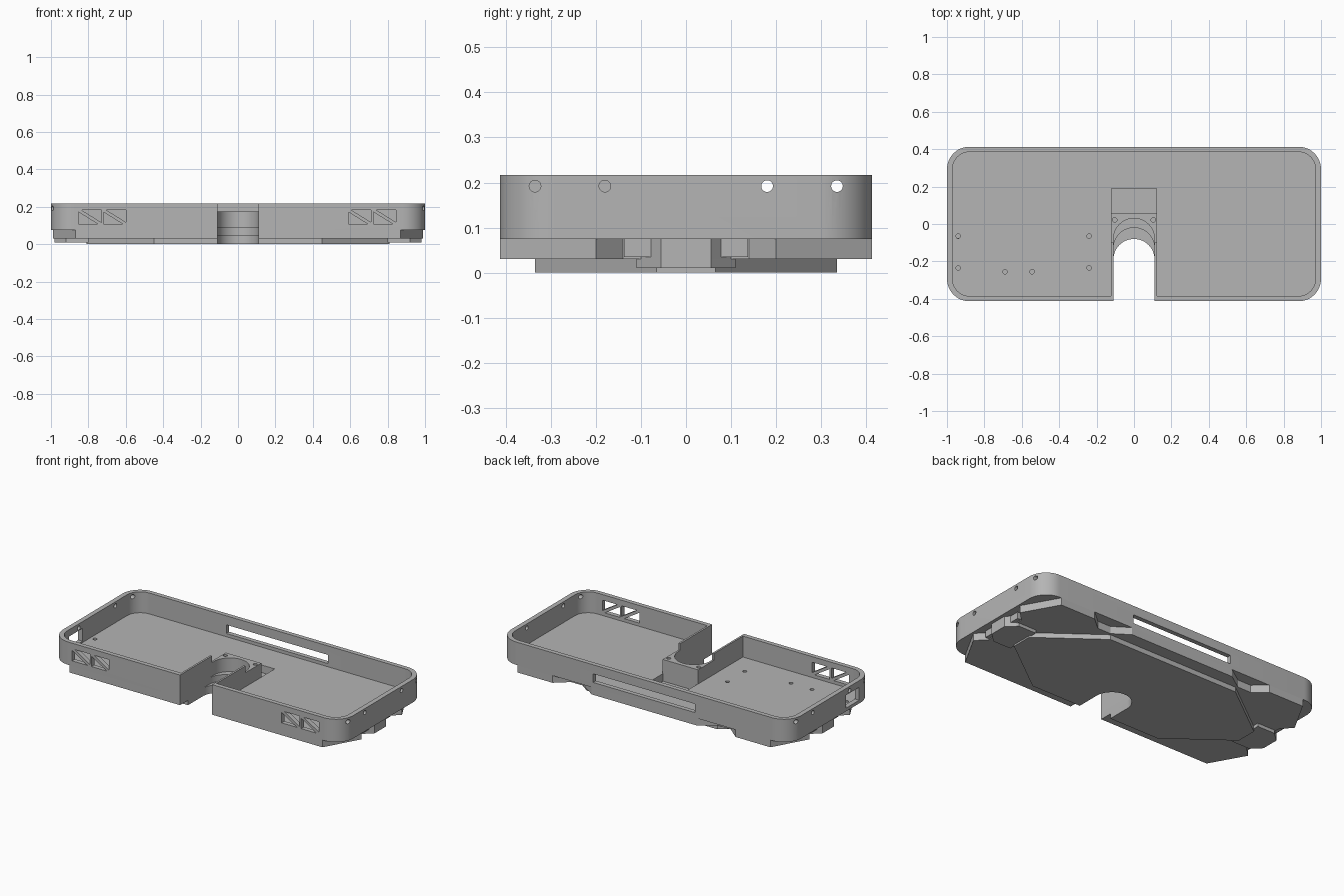
import bpy, bmesh, math
from mathutils import Vector

if "Cube" in bpy.data.objects:
    bpy.data.objects.remove(bpy.data.objects["Cube"])

grey = bpy.data.materials.new("plain_grey")
grey.use_nodes = True
grey.diffuse_color = (0.46, 0.46, 0.46, 1)
grey.node_tree.nodes["Principled BSDF"].inputs["Base Color"].default_value = (0.46, 0.46, 0.46, 1)


def prism(name, pts, lo, hi, axis="z"):
    """Extrude a flat outline along an axis; the outline uses the other two axes."""
    place = {"x": lambda p, h: Vector((h, p[0], p[1])),
             "y": lambda p, h: Vector((p[0], h, p[1])),
             "z": lambda p, h: Vector((p[0], p[1], h))}[axis]
    bm = bmesh.new()
    face = bm.faces.new([bm.verts.new(place(p, lo)) for p in pts])
    ext = bmesh.ops.extrude_face_region(bm, geom=[face])
    moved = [v for v in ext["geom"] if isinstance(v, bmesh.types.BMVert)]
    bmesh.ops.translate(bm, verts=moved, vec=place((0, 0), hi - lo))
    bmesh.ops.recalc_face_normals(bm, faces=bm.faces)
    mesh = bpy.data.meshes.new(name)
    bm.to_mesh(mesh)
    bm.free()
    mesh.materials.append(grey)
    ob = bpy.data.objects.new(name, mesh)
    bpy.context.collection.objects.link(ob)
    return ob


def rect(x0, x1, y0, y1):
    return [(x0, y0), (x1, y0), (x1, y1), (x0, y1)]


def arc(cx, cy, r, start, end, n):
    angles = [math.radians(start + (end - start) * i / n) for i in range(n + 1)]
    return [(cx + r * math.cos(a), cy + r * math.sin(a)) for a in angles]


def circle(cx, cy, r, n=20):
    return arc(cx, cy, r, 0, 360, n)[:-1]


def rounded(hx, hy, r):
    pts = []
    for i, (sx, sy) in enumerate([(1, 1), (-1, 1), (-1, -1), (1, -1)]):
        pts += arc(sx * (hx - r), sy * (hy - r), r, i * 90, i * 90 + 90, 12)
    return pts


def mirror_x(pts):
    return pts + [(-x, y) for x, y in reversed(pts)]


def cut(ob, cutters):
    """Subtract the cutters and bake the result."""
    for c in cutters:
        mod = ob.modifiers.new("cut", "BOOLEAN")
        mod.operation, mod.solver, mod.object = "DIFFERENCE", "EXACT", c
    bpy.context.view_layer.update()
    baked = bpy.data.meshes.new_from_object(ob.evaluated_get(bpy.context.evaluated_depsgraph_get()))
    ob.modifiers.clear()
    ob.data = baked


HX, HY, TOP, FLOOR, BASE, NOTCH = 1.0, 0.413, 0.217, 0.087, 0.075, 0.11

# Stepped U-shaped notch, wider toward the top
notch = []
for arc_top, z0 in [(-0.08, -0.1), (-0.02, 0.05), (0.03, 0.09)]:
    outline = arc(0, arc_top - NOTCH, NOTCH, 0, 180, 24) + [(-NOTCH, -0.6), (NOTCH, -0.6)]
    notch.append(prism("notch_cutter", outline, z0, 0.4))
pocket = prism("pocket_cutter", rect(-0.12, 0.12, 0.055, 0.19), 0.04, 0.4)

# Openings in the tray walls
openings = [prism("cavity_cutter", rounded(0.97, 0.385, 0.09), FLOOR, 0.5),
            prism("back_slot_cutter", rect(-0.35, 0.35, 0.107, 0.161), 0.3, 0.5, "y"),
            prism("side_port_cutter", rect(-0.275, -0.143, 0.095, 0.175), -1.1, -0.9, "x")]
for y in (-0.335, -0.18, 0.18, 0.335):
    openings.append(prism("side_hole_cutter", circle(y, 0.192, 0.013), -1.2, 1.2, "x"))
for x in (-0.853, -0.72, 0.59, 0.724):
    a, b, w, gap = 0.107, 0.182, 0.122, 0.017
    lower = [(x, a), (x + w - gap, a), (x, b - 0.01)]
    upper = [(x + gap, b), (x + w, a + 0.01), (x + w, b)]
    for tri in (lower, upper):
        openings.append(prism("vent_cutter", tri, -0.5, -0.3, "y"))

# Blind screw holes in the floor
screws = [(-0.94, -0.065), (-0.94, -0.235), (-0.24, -0.065), (-0.24, -0.235),
          (-0.69, -0.255), (-0.545, -0.255)]
holes = [prism("screw_cutter", circle(x, y, 0.012), 0.05, 0.4) for x, y in screws]

tray = prism("tray", rounded(HX, HY, 0.12), BASE, TOP)
cut(tray, openings + notch + [pocket] + holes)

# Thin walls beside the notch, and the lower block around its rounded end
notch_walls = prism("notch_walls", rect(-0.122, 0.122, -HY, -0.1), BASE + 0.005, TOP)
cut(notch_walls, notch)
mount_block = prism("mount_block", rect(-0.122, 0.122, -HY + 0.005, 0.055), BASE + 0.005, 0.175)
block_holes = [prism("block_hole_cutter", circle(s * 0.103, 0.022, 0.012), 0.13, 0.4) for s in (-1, 1)]
cut(mount_block, notch + block_holes)

# Middle layer with tabs at the corners, ends and back
half = [(0.87, -HY), (0.99, -0.2), (0.93, -0.14), (0.93, -0.1), (0.98, -0.055),
        (0.98, 0.055), (0.93, 0.1), (0.93, 0.14), (0.99, 0.2), (0.87, HY),
        (0.63, HY), (0.55, 0.345), (0.46, 0.345), (0.36, HY)]
middle_layer = prism("middle_layer", mirror_x(half), 0.03, BASE)
cut(middle_layer, notch + [pocket] + holes)

# Bottom plate: long octagon
octagon = mirror_x([(0.45, -0.335), (0.81, -0.065), (0.81, 0.065), (0.45, 0.335)])
bottom_plate = prism("bottom_plate", octagon, 0, 0.03)
cut(bottom_plate, notch[:1])

parts = [tray, notch_walls, mount_block, middle_layer, bottom_plate]
for side, s in (("left", 1), ("right", -1)):
    # Low tab at each end, with two small pegs beside it
    tab = [(0.8, -0.11), (0.92, -0.11), (0.98, -0.055), (0.98, 0.055), (0.92, 0.11), (0.8, 0.11)]
    parts.append(prism(side + "_end_tab", [(s * x, y) for x, y in tab], 0.01, 0.03))
    for end, t in (("front", -1), ("back", 1)):
        x0, x1 = sorted((s * 0.9, s * 0.955))
        y0, y1 = sorted((t * 0.075, t * 0.138))
        parts.append(prism(f"{side}_{end}_peg", rect(x0, x1, y0, y1), 0.035, BASE))

# Remove the cutters, then smooth the round surfaces
for ob in [o for o in bpy.data.objects if "_cutter" in o.name]:
    bpy.data.objects.remove(ob)
bpy.ops.object.select_all(action="DESELECT")
for ob in parts:
    ob.select_set(True)
bpy.context.view_layer.objects.active = tray
bpy.ops.object.shade_smooth_by_angle(angle=math.radians(30))
